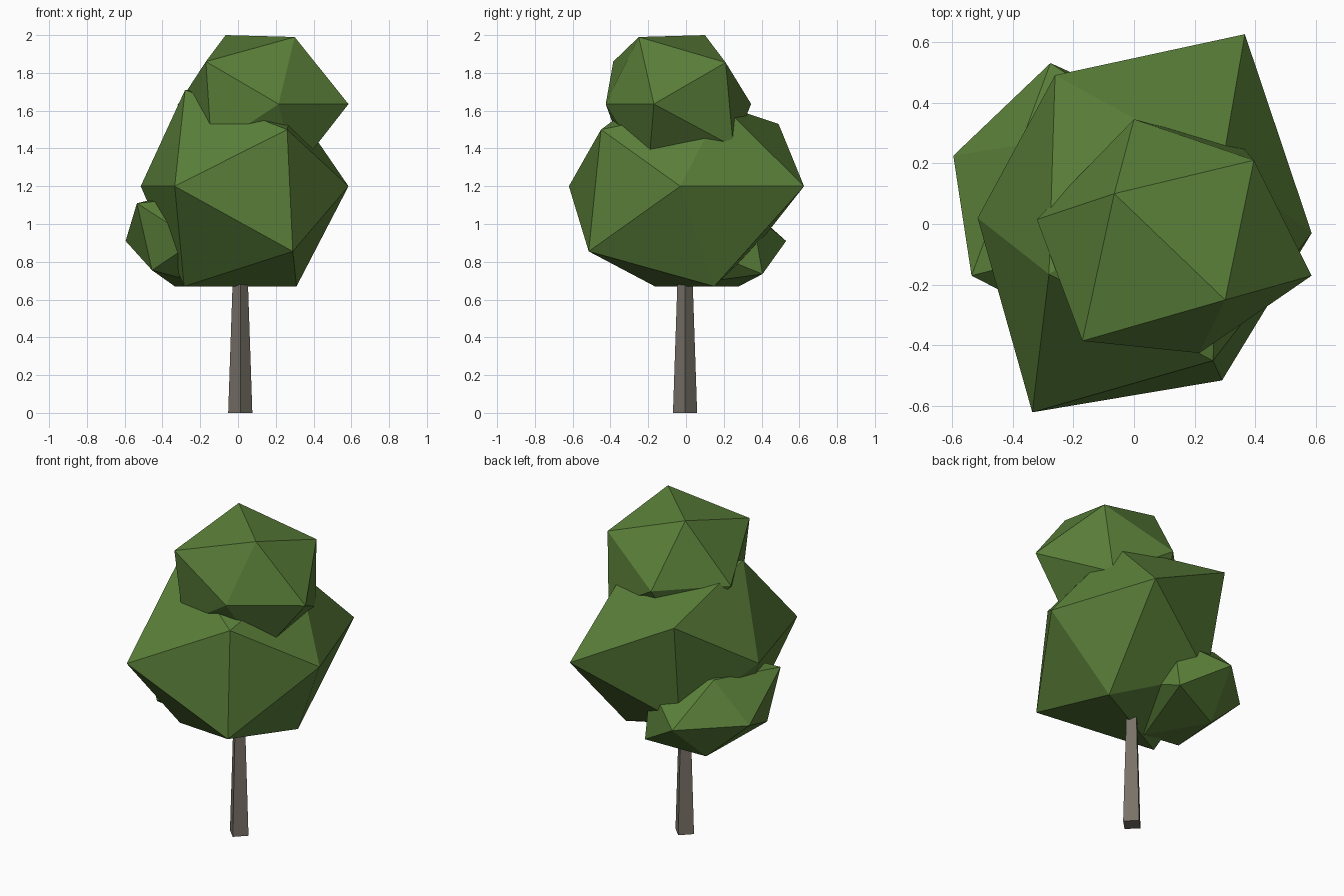
import bpy
import bmesh
from math import radians
from mathutils import Matrix, Vector

cube = bpy.data.objects.get("Cube")
if cube:
    bpy.data.objects.remove(cube, do_unlink=True)


def make_material(name, color):
    material = bpy.data.materials.new(name)
    material.use_nodes = True
    material.diffuse_color = color
    shader = material.node_tree.nodes["Principled BSDF"]
    shader.inputs["Base Color"].default_value = color
    shader.inputs["Roughness"].default_value = 0.9
    return material


def add_object(name, bm, material):
    bmesh.ops.recalc_face_normals(bm, faces=bm.faces)
    mesh = bpy.data.meshes.new(name)
    bm.to_mesh(mesh)
    bm.free()
    mesh.materials.append(material)
    obj = bpy.data.objects.new(name, mesh)
    bpy.context.collection.objects.link(obj)
    return obj


def add_clump(name, corners, material):
    """Uneven twenty-sided foliage clump: the hull of its twelve corners."""
    bm = bmesh.new()
    for corner in corners:
        bm.verts.new(Vector(corner))
    bmesh.ops.convex_hull(bm, input=bm.verts)
    return add_object(name, bm, material)


leaf_green = make_material("leaf green", (0.102, 0.212, 0.041, 1))
bark_grey = make_material("bark grey", (0.19, 0.168, 0.138, 1))

# Trunk: tapered four-sided post set on the diagonal
bm = bmesh.new()
bmesh.ops.create_cone(bm, cap_ends=True, segments=4, radius1=0.064, radius2=0.03,
                      depth=1, matrix=Matrix.Translation((0.012, -0.005, 0.5)))
add_object("trunk", bm, bark_grey)

# Foliage corners run from the top ridge, through the middle ring, to the bottom ridge
add_clump("main_foliage", [
    (-0.28, -0.165, 1.71), (0.29, 0.19, 1.63),
    (0.26, -0.45, 1.5), (-0.26, 0.49, 1.53),
    (-0.335, -0.62, 1.2), (0.585, -0.03, 1.2),
    (0.365, 0.625, 1.2), (-0.515, 0.02, 1.2),
    (0.29, -0.515, 0.855), (-0.22, 0.38, 0.89),
    (0.31, 0.15, 0.67), (-0.285, -0.165, 0.67),
], leaf_green)

add_clump("upper_foliage", [
    (-0.065, 0.1, 2), (0.3, -0.25, 1.99),
    (-0.17, -0.385, 1.86), (0.395, 0.21, 1.855),
    (0, 0.345, 1.635), (0.585, -0.17, 1.635),
    (-0.32, 0.015, 1.63), (0.215, -0.425, 1.635),
    (0.36, 0.25, 1.41), (-0.14, -0.34, 1.4),
    (0.3, -0.2, 1.27), (-0.06, 0.14, 1.27),
], leaf_green)

add_clump("lower_foliage", [
    (-0.375, 0.26, 1.15), (-0.135, -0.07, 1.15),
    (-0.535, -0.17, 1.11), (0, 0.35, 1.06),
    (-0.595, 0.225, 0.91), (-0.275, 0.53, 0.91),
    (0.095, -0.025, 0.91), (-0.225, -0.33, 0.91),
    (-0.455, -0.15, 0.755), (0, 0.405, 0.735),
    (-0.335, 0.28, 0.67), (-0.135, -0.07, 0.67),
], leaf_green)
